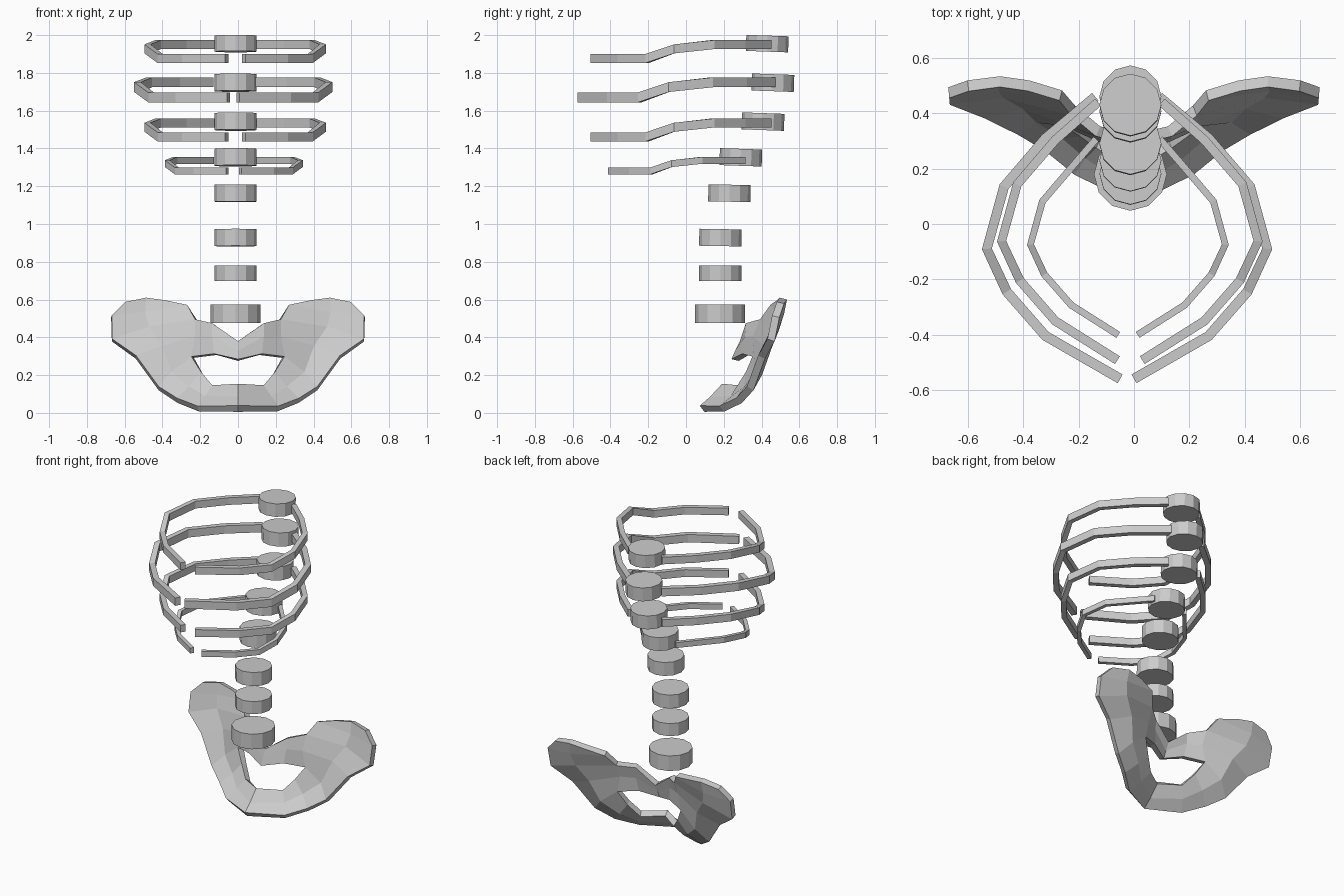
import bpy, bmesh, math
from mathutils import Vector

if "Cube" in bpy.data.objects:
    bpy.data.objects.remove(bpy.data.objects["Cube"])


def mesh_object(name, bm):
    bmesh.ops.recalc_face_normals(bm, faces=bm.faces[:])
    me = bpy.data.meshes.new(name)
    bm.to_mesh(me)
    bm.free()
    ob = bpy.data.objects.new(name, me)
    bpy.context.collection.objects.link(ob)
    return ob


# Vertebrae: twelve-sided discs (centre y, centre z, radius, height, tilt)
discs = [(.43, 1.955, .112, .085, -2), (.46, 1.748, .112, .09, -2),
         (.408, 1.542, .112, .09, -2), (.29, 1.353, .112, .09, -2),
         (.23, 1.163, .112, .09, -1), (.182, .928, .112, .09, -1),
         (.182, .74, .112, .083, 0), (.18, .525, .132, .1, 0)]
for i, (y, z, r, h, tilt) in enumerate(discs):
    bpy.ops.mesh.primitive_cylinder_add(vertices=12, radius=r, depth=h,
                                        location=(-.013, y, z),
                                        rotation=(math.radians(tilt), 0, 0))
    bpy.context.object.name = f"vertebra_{i + 1}"

# Rib centre line, back to front: sideways, depth, drop
RIB = [(.115, .46, 0), (.295, .31, 0), (.445, .135, 0), (.507, -.09, -.025),
       (.435, -.245, -.08), (.295, -.405, -.08), (.03, -.56, -.08)]


def rib(name, side, cx, cy, z, s, gap):
    path = [Vector((x * s, y * s + cy, z + d * s)) for x, y, d in RIB]
    path[0].x = .115
    path[-1].x = gap
    t, h = .036 * s, .052 * s
    bm = bmesh.new()
    rings = []
    for i, p in enumerate(path):
        a = (p - path[max(i - 1, 0)]).to_2d()
        b = (path[min(i + 1, len(path) - 1)] - p).to_2d()
        d = a.normalized() + b.normalized()
        d.normalize()
        n = Vector((-d.y, d.x, 0)) * t / 2
        up = Vector((0, 0, h / 2))
        ring = []
        for q in (p + n + up, p - n + up, p - n - up, p + n - up):
            ring.append(bm.verts.new((cx + side * q.x, q.y, q.z)))
        rings.append(ring)
    for a, b in zip(rings, rings[1:]):
        for k in range(4):
            m = (k + 1) % 4
            bm.faces.new((a[k], a[m], b[m], b[k]))
    bm.faces.new(rings[0])
    bm.faces.new(rings[-1])
    mesh_object(name, bm)


# Four pairs of ribs
pairs = [(-.015, .02, 1.95, .915, .045), (-.025, 0, 1.75, 1, .025),
         (-.015, .02, 1.535, .915, .045), (-.022, -.012, 1.337, .695, .035)]
for i, p in enumerate(pairs):
    rib(f"rib_{i + 1}_right", 1, *p)
    rib(f"rib_{i + 1}_left", -1, *p)

# Pelvis half: sections from pubis to crest (outer edge, middle, inner edge)
HIP = [[(0, .085, .022), (0, .14, .07), (0, .205, .14)],
       [(.21, .19, .022), (.17, .25, .075), (.13, .29, .135)],
       [(.32, .28, .065), (.255, .325, .13), (.19, .335, .21)],
       [(.42, .34, .13), (.35, .385, .21), (.24, .37, .295)],
       [(.54, .40, .295), (.40, .435, .35), (.22, .37, .40)],
       [(.667, .45, .385), (.47, .475, .45), (.22, .41, .49)],
       [(.67, .475, .51), (.49, .50, .53), (.265, .465, .565)],
       [(.60, .50, .583), (.485, .515, .605), (.38, .50, .59)]]
# Sacrum columns that bridge from the hip to the centre
SACRUM = [[(.12, .315, .31), (.13, .33, .40), (.13, .335, .47)],
          [(0, .26, .28), (0, .28, .325), (0, .305, .375)]]

bm = bmesh.new()
hip = [[bm.verts.new(p) for p in row] for row in HIP]
sac = [[hip[r][2] for r in (3, 4, 5)]]
sac += [[bm.verts.new(p) for p in col] for col in SACRUM]
for grid in (hip, sac):
    for a, b in zip(grid, grid[1:]):
        for k in range(2):
            bm.faces.new((a[k], a[k + 1], b[k + 1], b[k]))
pelvis = mesh_object("pelvis", bm)
mir = pelvis.modifiers.new("mirror", 'MIRROR')
mir.use_clip = True
sol = pelvis.modifiers.new("thickness", 'SOLIDIFY')
sol.thickness = .04
sol.offset = 0
